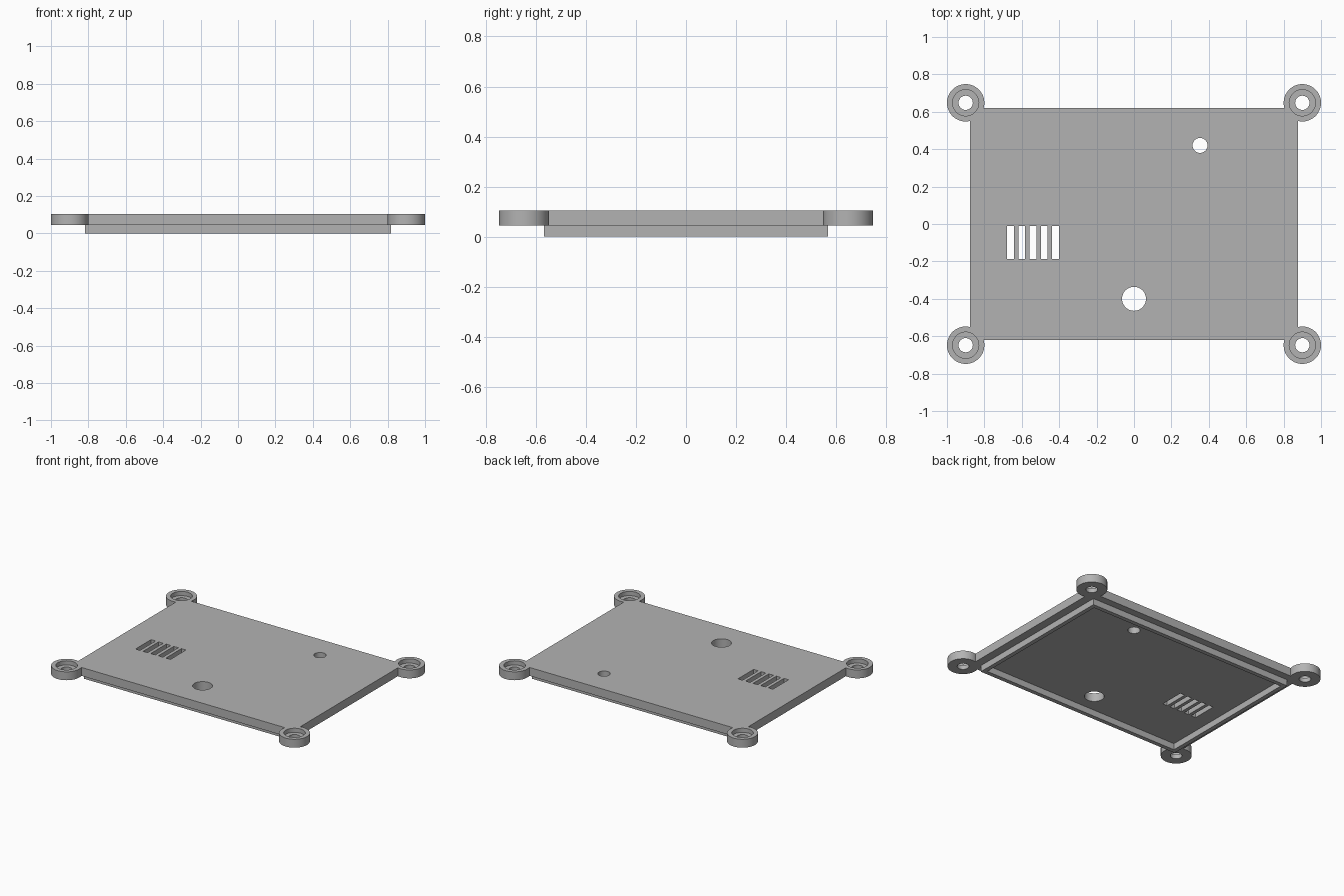
import bpy
import bmesh
from mathutils import Matrix, Vector

if "Cube" in bpy.data.objects:
    bpy.data.objects.remove(bpy.data.objects["Cube"], do_unlink=True)

# Levels and half sizes
TOP, UNDERSIDE = 0.105, 0.045
PLATE_X, PLATE_Y = 0.877, 0.619
LIP_X, LIP_Y, LIP_WALL = 0.818, 0.567, 0.03
EAR_X, EAR_Y, EAR_R = 0.9, 0.648, 0.1
BORE_R, SCREW_R, BORE_FLOOR = 0.07, 0.038, 0.075

grey = bpy.data.materials.new("plain_grey")
grey.use_nodes = True
grey.diffuse_color = (0.45, 0.45, 0.45, 1)
grey.node_tree.nodes["Principled BSDF"].inputs["Base Color"].default_value = grey.diffuse_color


def finish(name, bm):
    mesh = bpy.data.meshes.new(name)
    bm.to_mesh(mesh)
    bm.free()
    mesh.materials.append(grey)
    obj = bpy.data.objects.new(name, mesh)
    bpy.context.collection.objects.link(obj)
    return obj


def box(name, x, y, z0, z1, half_x, half_y):
    bm = bmesh.new()
    place = Matrix.Translation((x, y, (z0 + z1) / 2)) @ Matrix.Diagonal((2 * half_x, 2 * half_y, z1 - z0, 1))
    bmesh.ops.create_cube(bm, size=1, matrix=place)
    return finish(name, bm)


def cylinder(name, x, y, z0, z1, radius):
    bm = bmesh.new()
    bmesh.ops.create_cone(bm, cap_ends=True, segments=64, radius1=radius, radius2=radius,
                          depth=z1 - z0, matrix=Matrix.Translation((x, y, (z0 + z1) / 2)))
    return finish(name, bm)


def combine(target, tool, operation):
    tool.hide_render = True
    mod = target.modifiers.new(tool.name, "BOOLEAN")
    mod.operation = operation
    mod.solver = "EXACT"
    mod.object = tool
    bpy.context.view_layer.objects.active = target
    bpy.ops.object.modifier_apply(modifier=mod.name)
    bpy.data.objects.remove(tool, do_unlink=True)


# Cover plate with four round screw ears
cover = box("cover_plate", 0, 0, UNDERSIDE, TOP, PLATE_X, PLATE_Y)
corners = [(sx * EAR_X, sy * EAR_Y) for sx in (-1, 1) for sy in (-1, 1)]
for x, y in corners:
    combine(cover, cylinder("ear", x, y, UNDERSIDE, TOP, EAR_R), "UNION")

# Counterbores and screw holes in the ears
for x, y in corners:
    combine(cover, cylinder("counterbore", x, y, BORE_FLOOR, 1, BORE_R), "DIFFERENCE")
    combine(cover, cylinder("screw_hole", x, y, -1, 1, SCREW_R), "DIFFERENCE")

# Large and small round openings
combine(cover, cylinder("large_opening", 0, -0.4, -1, 1, 0.064), "DIFFERENCE")
combine(cover, cylinder("small_opening", 0.353, 0.42, -1, 1, 0.04), "DIFFERENCE")

# Row of five vent slots
for i in range(5):
    combine(cover, box("vent", -0.66 + 0.06 * i, -0.1, -1, 1, 0.018, 0.088), "DIFFERENCE")

# Locating lip beneath the plate
lip = box("locating_lip", 0, 0, 0, UNDERSIDE, LIP_X, LIP_Y)
combine(lip, box("lip_cavity", 0, 0, -1, 1, LIP_X - LIP_WALL, LIP_Y - LIP_WALL), "DIFFERENCE")

# Smooth the round walls while keeping rims sharp
bpy.ops.object.select_all(action="DESELECT")
cover.select_set(True)
bpy.context.view_layer.objects.active = cover
bpy.ops.object.shade_smooth_by_angle(angle=0.5)
